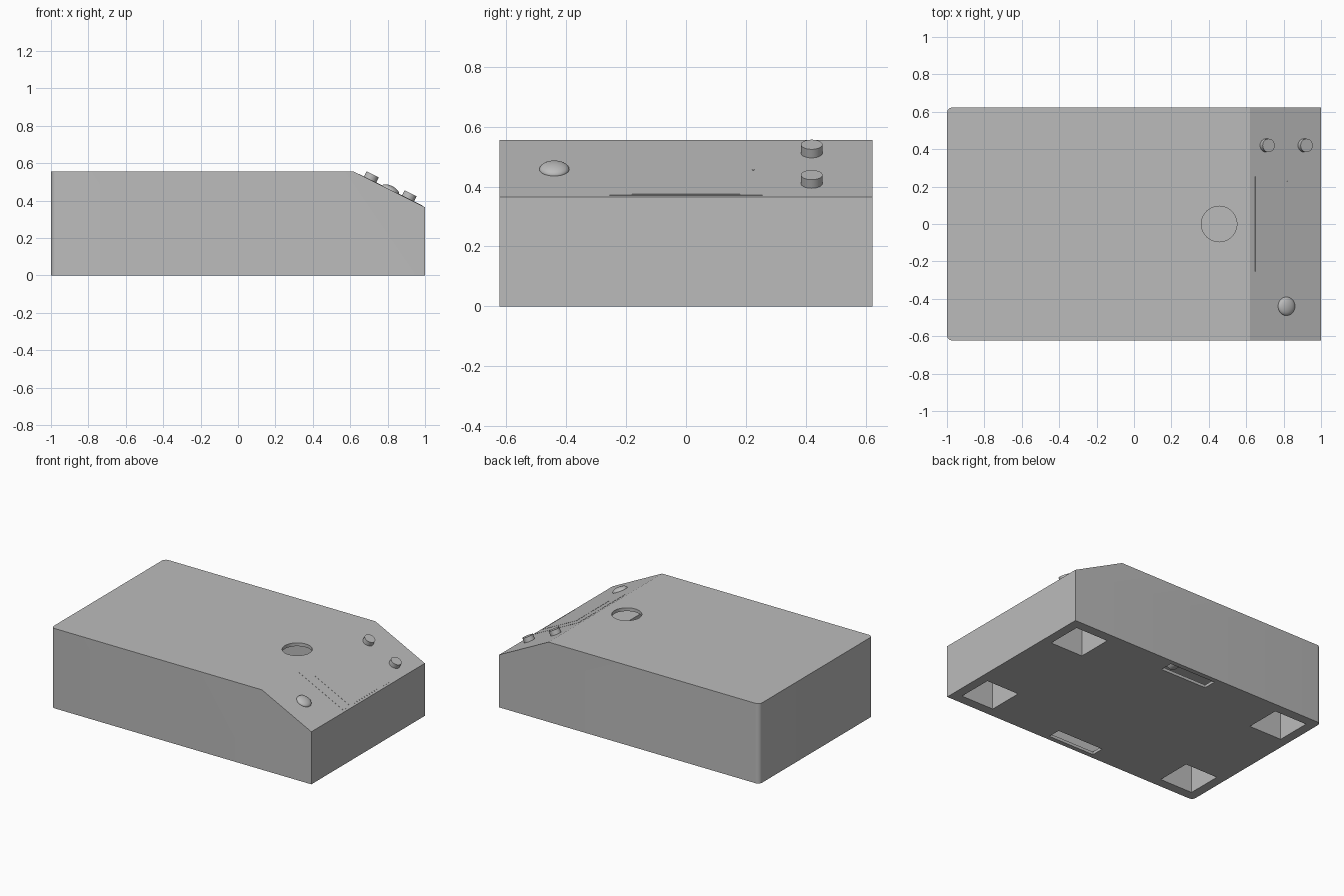
import bpy, bmesh, math
from mathutils import Matrix, Vector

if "Cube" in bpy.data.objects:
    bpy.data.objects.remove(bpy.data.objects["Cube"], do_unlink=True)

grey = bpy.data.materials.new("plain grey")
grey.use_nodes = True
grey.diffuse_color = (0.5, 0.5, 0.5, 1)
grey.node_tree.nodes["Principled BSDF"].inputs["Base Color"].default_value = (0.5, 0.5, 0.5, 1)

SLOPE = math.atan2(0.19, 0.38)


def finish(name, bm, smooth=False):
    bmesh.ops.recalc_face_normals(bm, faces=bm.faces)
    mesh = bpy.data.meshes.new(name)
    bm.to_mesh(mesh)
    bm.free()
    mesh.materials.append(grey)
    ob = bpy.data.objects.new(name, mesh)
    bpy.context.collection.objects.link(ob)
    if smooth:
        bpy.ops.object.select_all(action="DESELECT")
        ob.select_set(True)
        bpy.context.view_layer.objects.active = ob
        bpy.ops.object.shade_smooth_by_angle(angle=math.radians(35))
    return ob


def box(name, lo, hi):
    lo, hi = Vector(lo), Vector(hi)
    bm = bmesh.new()
    bmesh.ops.create_cube(bm, size=1)
    bmesh.ops.scale(bm, vec=hi - lo, verts=bm.verts)
    bmesh.ops.translate(bm, vec=(lo + hi) / 2, verts=bm.verts)
    return finish(name, bm)


def cylinder(name, radius, depth, matrix, sides=32):
    bm = bmesh.new()
    bmesh.ops.create_cone(bm, cap_ends=True, segments=sides, radius1=radius,
                          radius2=radius, depth=depth, matrix=matrix)
    return finish(name, bm, True)


def wedge_case(name, profile, half_width, radius):
    """Side profile extruded across y, with rounded upright edges at the -x end."""
    bm = bmesh.new()
    face = bm.faces.new([bm.verts.new((x, -half_width, z)) for x, z in profile])
    out = bmesh.ops.extrude_face_region(bm, geom=[face])
    verts = [g for g in out["geom"] if isinstance(g, bmesh.types.BMVert)]
    bmesh.ops.translate(bm, vec=(0, 2 * half_width, 0), verts=verts)
    left = min(x for x, z in profile)
    edges = [e for e in bm.edges if all(abs(v.co.x - left) < 1e-4 for v in e.verts)
             and abs(e.verts[0].co.y - e.verts[1].co.y) < 1e-4]
    bmesh.ops.bevel(bm, geom=edges, offset=radius, segments=6, profile=0.5, affect="EDGES")
    return finish(name, bm)


def cut(target, cutter):
    mod = target.modifiers.new("cut", "BOOLEAN")
    mod.operation, mod.solver, mod.object = "DIFFERENCE", "EXACT", cutter
    bpy.context.view_layer.objects.active = target
    bpy.ops.object.modifier_apply(modifier=mod.name)
    bpy.data.objects.remove(cutter, do_unlink=True)


def on_slope(x, y, lift=0.0):
    """Frame on the sloping panel: local x runs downhill, local z points outward."""
    z = 0.555 - (x - 0.62) * 0.5
    return (Matrix.Translation((x, y, z)) @ Matrix.Rotation(SLOPE, 4, "Y")
            @ Matrix.Translation((0, 0, lift)))


# Hollow case, keeping solid blocks around the corner wells
case = wedge_case("case", [(-1, 0), (1, 0), (1, 0.365), (0.62, 0.555), (-1, 0.555)], 0.623, 0.03)
cavity = wedge_case("cavity", [(-0.975, 0.02), (0.975, 0.02), (0.975, 0.352),
                               (0.614, 0.532), (-0.975, 0.532)], 0.598, 0.03)
corners = [(sx * 0.81, sy * 0.433) for sx in (-1, 1) for sy in (-1, 1)]
for x, y in corners:
    cut(cavity, box("block", (x - 0.14, y - 0.14, 0), (x + 0.14, y + 0.14, 0.325)))
cut(case, cavity)

# Openings underneath and in the top
for x, y in corners:
    cut(case, box("well", (x - 0.125, y - 0.123, -0.1), (x + 0.125, y + 0.123, 0.3)))
for side in (-1, 1):
    cut(case, box("slot", (-0.16, side * 0.545 - 0.045, -0.1), (0.195, side * 0.545 + 0.045, 0.1)))
cut(case, cylinder("hole", 0.095, 0.3, Matrix.Translation((0.455, 0, 0.555)), 48))
bpy.ops.object.select_all(action="DESELECT")
case.select_set(True)
bpy.context.view_layer.objects.active = case
bpy.ops.object.shade_smooth_by_angle(angle=math.radians(20))

# Small wheel inside the rear slot
cylinder("slot_wheel", 0.045, 0.06,
         Matrix.Translation((0.13, 0.545, 0.06)) @ Matrix.Rotation(math.pi / 2, 4, "X"))

# Two knobs on the slope
for i, x in enumerate((0.706, 0.909)):
    cylinder(f"knob_{i + 1}", 0.036, 0.06, on_slope(x, 0.42, 0.002))

# Domed button
bm = bmesh.new()
bmesh.ops.create_uvsphere(bm, u_segments=32, v_segments=16, radius=1)
bmesh.ops.scale(bm, vec=(0.05, 0.05, 0.022), verts=bm.verts)
bmesh.ops.transform(bm, matrix=on_slope(0.815, -0.44), verts=bm.verts)
finish("dome_button", bm, True)


# Thin display panel, its window, and an indicator dot
def plate(name, x, half_y, length, lift):
    bm = bmesh.new()
    bmesh.ops.create_cube(bm, size=1)
    bmesh.ops.scale(bm, vec=(length, 2 * half_y, 0.004), verts=bm.verts)
    bmesh.ops.transform(bm, matrix=on_slope(x, 0, lift), verts=bm.verts)
    return finish(name, bm)


plate("display_panel", 0.818, 0.255, 0.38, -0.001)
plate("display_window", 0.85, 0.18, 0.3, 0.0)
cylinder("indicator", 0.004, 0.004, on_slope(0.82, 0.225, 0.001), 12)

# Screw dots under the base
for sy in (-1, 1):
    for x in (-0.03, 0.09):
        for y in (0.31, 0.39):
            cylinder("base_screw", 0.006, 0.002, Matrix.Translation((x, sy * y, 0.001)), 12)
